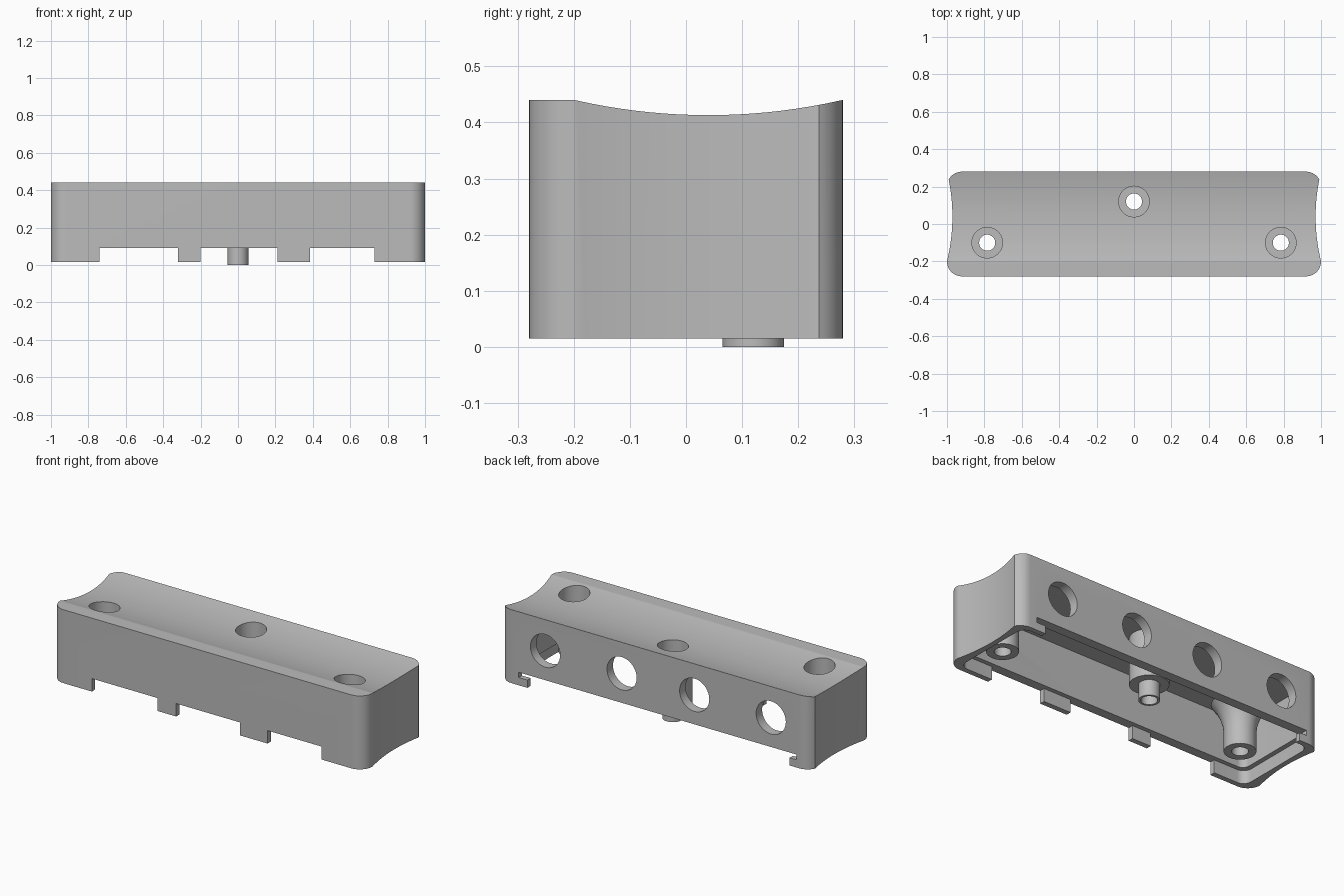
import bpy, bmesh, math
from mathutils import Matrix, Vector

default = bpy.data.objects.get("Cube")
if default:
    bpy.data.objects.remove(default, do_unlink=True)

grey = bpy.data.materials.new("plain grey")
grey.use_nodes = True
COLOUR = (0.5, 0.5, 0.5, 1)
grey.diffuse_color = COLOUR
grey.node_tree.nodes["Principled BSDF"].inputs["Base Color"].default_value = COLOUR


def finish(name, bm):
    bmesh.ops.recalc_face_normals(bm, faces=bm.faces)
    mesh = bpy.data.meshes.new(name)
    bm.to_mesh(mesh)
    bm.free()
    mesh.materials.append(grey)
    ob = bpy.data.objects.new(name, mesh)
    bpy.context.scene.collection.objects.link(ob)
    return ob


def box(name, x0, x1, y0, y1, z0, z1, radius=0, round_top=False):
    """Box with optional rounded vertical and top edges."""
    bm = bmesh.new()
    bmesh.ops.create_cube(bm, size=1)
    for v in bm.verts:
        v.co = Vector((x1 if v.co.x > 0 else x0,
                       y1 if v.co.y > 0 else y0,
                       z1 if v.co.z > 0 else z0))
    if radius:
        def chosen(e):
            a, b = e.verts
            upright = abs(a.co.z - b.co.z) > 1e-6
            return upright or (round_top and a.co.z == z1 and b.co.z == z1)
        bmesh.ops.bevel(bm, geom=[e for e in bm.edges if chosen(e)], offset=radius,
                        segments=10, profile=0.5, affect='EDGES')
    return finish(name, bm)


def cylinder(name, centre, radius, length, axis='Z', segments=48):
    turn = {'X': Matrix.Rotation(math.pi / 2, 4, 'Y'),
            'Y': Matrix.Rotation(math.pi / 2, 4, 'X'),
            'Z': Matrix.Identity(4)}[axis]
    bm = bmesh.new()
    bmesh.ops.create_cone(bm, cap_ends=True, segments=segments, radius1=radius,
                          radius2=radius, depth=length,
                          matrix=Matrix.Translation(centre) @ turn)
    return finish(name, bm)


def lathe(name, x, y, profile, segments=48):
    """Solid of revolution from (radius, height) points, capped at both ends."""
    bm = bmesh.new()
    rings = []
    for r, z in profile:
        rings.append([bm.verts.new((x + r * math.cos(2 * math.pi * i / segments),
                                    y + r * math.sin(2 * math.pi * i / segments), z))
                      for i in range(segments)])
    for low, high in zip(rings, rings[1:]):
        for i in range(segments):
            j = (i + 1) % segments
            bm.faces.new((low[i], low[j], high[j], high[i]))
    bm.faces.new(rings[0])
    bm.faces.new(rings[-1])
    return finish(name, bm)


def combine(target, tool, operation='DIFFERENCE'):
    mod = target.modifiers.new(tool.name, 'BOOLEAN')
    mod.operation, mod.solver, mod.object = operation, 'EXACT', tool
    tool.hide_render = True
    bpy.context.view_layer.objects.active = target
    bpy.ops.object.modifier_apply(modifier=mod.name)
    bpy.data.objects.remove(tool, do_unlink=True)


# Rounded outer housing
BASE, LIP = 0.015, 0.09
housing = box("housing", -1, 1, -0.28, 0.28, BASE, 0.44, 0.08, True)

# Dished top and hollowed ends
combine(housing, cylinder("top_dish", (0, 0.04, 0.413 + 1.07), 1.07, 3, 'X', 256))
for s in (-1, 1):
    combine(housing, cylinder("end_dish", (s * 1.971, 0.04, 0.2), 1.0, 2, 'Z', 256))

# Main cavity, and the wider recess for a base plate
combine(housing, box("cavity", -0.915, 0.915, -0.225, 0.225, -0.1, 0.36, 0.04))
combine(housing, box("recess", -0.942, 0.942, -0.25, 0.25, -0.1, LIP, 0.05))

# Notches along the front rim
for x0, x1 in ((-0.74, -0.32), (-0.2, 0.21), (0.385, 0.73)):
    combine(housing, box("front_notch", x0, x1, -0.4, -0.15, -0.1, LIP))

# Long opening along the back rim, with a hook slot at each end
combine(housing, box("back_notch", -0.86, 0.82, 0.15, 0.4, -0.1, LIP))
combine(housing, box("hook_slot_left", 0.8, 0.875, 0.15, 0.4, 0.06, LIP))
combine(housing, box("hook_slot_right", -0.905, -0.84, 0.15, 0.4, 0.06, LIP))

# Round ports through the back wall
for x in (0.705, 0.215, -0.25, -0.74):
    combine(housing, cylinder("port", (x, 0.3, 0.26), 0.095, 0.18, 'Y'))

# Flared screw posts near the ends, stepped post in the middle
flare = [(0.083, LIP), (0.083, 0.2), (0.088, 0.24), (0.1, 0.28),
         (0.12, 0.325), (0.15, 0.365), (0.15, 0.38)]
stepped = [(0.055, 0), (0.055, LIP), (0.102, LIP), (0.102, 0.385)]
posts = [(-0.785, -0.1, flare, 0.26), (0.785, -0.1, flare, 0.26), (0, 0.12, stepped, 0.12)]
for x, y, profile, seat in posts:
    combine(housing, lathe("post", x, y, profile), 'UNION')
for x, y, profile, seat in posts:
    combine(housing, lathe("screw_hole", x, y,
                           [(0.043, -0.1), (0.043, seat), (0.082, seat), (0.082, 0.6)]))

# Smooth curves, sharp edges
bpy.ops.object.select_all(action='DESELECT')
housing.select_set(True)
bpy.context.view_layer.objects.active = housing
bpy.ops.object.shade_smooth_by_angle(angle=math.radians(25))
